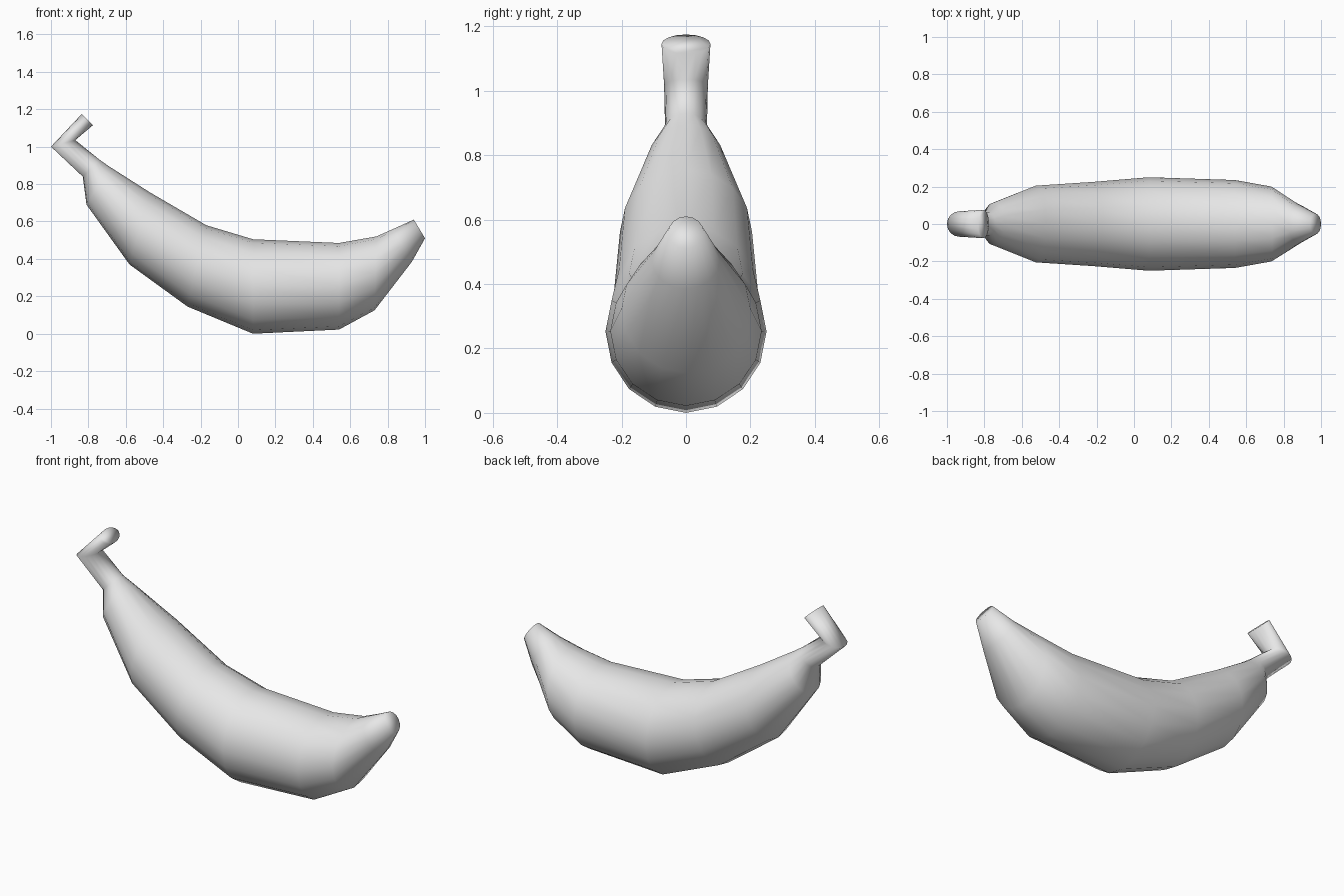
import bpy
import bmesh
from math import cos, sin, tau
from mathutils import Vector

cube = bpy.data.objects.get("Cube")
if cube:
    bpy.data.objects.remove(cube, do_unlink=True)

SIDES = 16

# Cross-sections from blossom tip to stem end:
# inner curve (x, z), outer curve (x, z), half width
SECTIONS = [
    ((0.94, 0.61), (1.0, 0.51), 0.055),
    ((0.83, 0.56), (0.93, 0.385), 0.105),
    ((0.74, 0.52), (0.73, 0.125), 0.2),
    ((0.54, 0.485), (0.54, 0.022), 0.235),
    ((0.08, 0.505), (0.08, 0.0), 0.25),
    ((-0.17, 0.58), (-0.27, 0.145), 0.225),
    ((-0.47, 0.755), (-0.58, 0.37), 0.205),
    ((-0.69, 0.895), (-0.81, 0.69), 0.115),
    ((-0.74, 0.93), (-0.83, 0.84), 0.065),
    ((-0.87, 1.035), (-1.0, 1.0), 0.068),
    ((-0.775, 1.115), (-0.835, 1.175), 0.076),
]


def make_material(name, color):
    mat = bpy.data.materials.new(name)
    mat.use_nodes = True
    mat.diffuse_color = color
    mat.node_tree.nodes["Principled BSDF"].inputs["Base Color"].default_value = color
    return mat


def add_ring(bm, inner, outer, width):
    """Elliptical ring spanning the inner and outer curve."""
    a = Vector((inner[0], 0, inner[1]))
    b = Vector((outer[0], 0, outer[1]))
    mid, axis, side = (a + b) / 2, (a - b) / 2, Vector((0, width, 0))
    angles = [tau * i / SIDES for i in range(SIDES)]
    return [bm.verts.new(mid + axis * cos(t) + side * sin(t)) for t in angles]


# Fruit body, neck and bent stem as one loft
bm = bmesh.new()
rings = [add_ring(bm, *section) for section in SECTIONS]
for r, s in zip(rings, rings[1:]):
    for i in range(SIDES):
        j = (i + 1) % SIDES
        bm.faces.new((r[i], r[j], s[j], s[i]))

# Closed ends
bm.faces.new(rings[0])
bm.faces.new(rings[-1])
bmesh.ops.recalc_face_normals(bm, faces=bm.faces)

mesh = bpy.data.meshes.new("banana")
bm.to_mesh(mesh)
bm.free()
mesh.shade_smooth()
mesh.materials.append(make_material("light grey", (0.8, 0.8, 0.8, 1)))
banana = bpy.data.objects.new("banana", mesh)
bpy.context.collection.objects.link(banana)
